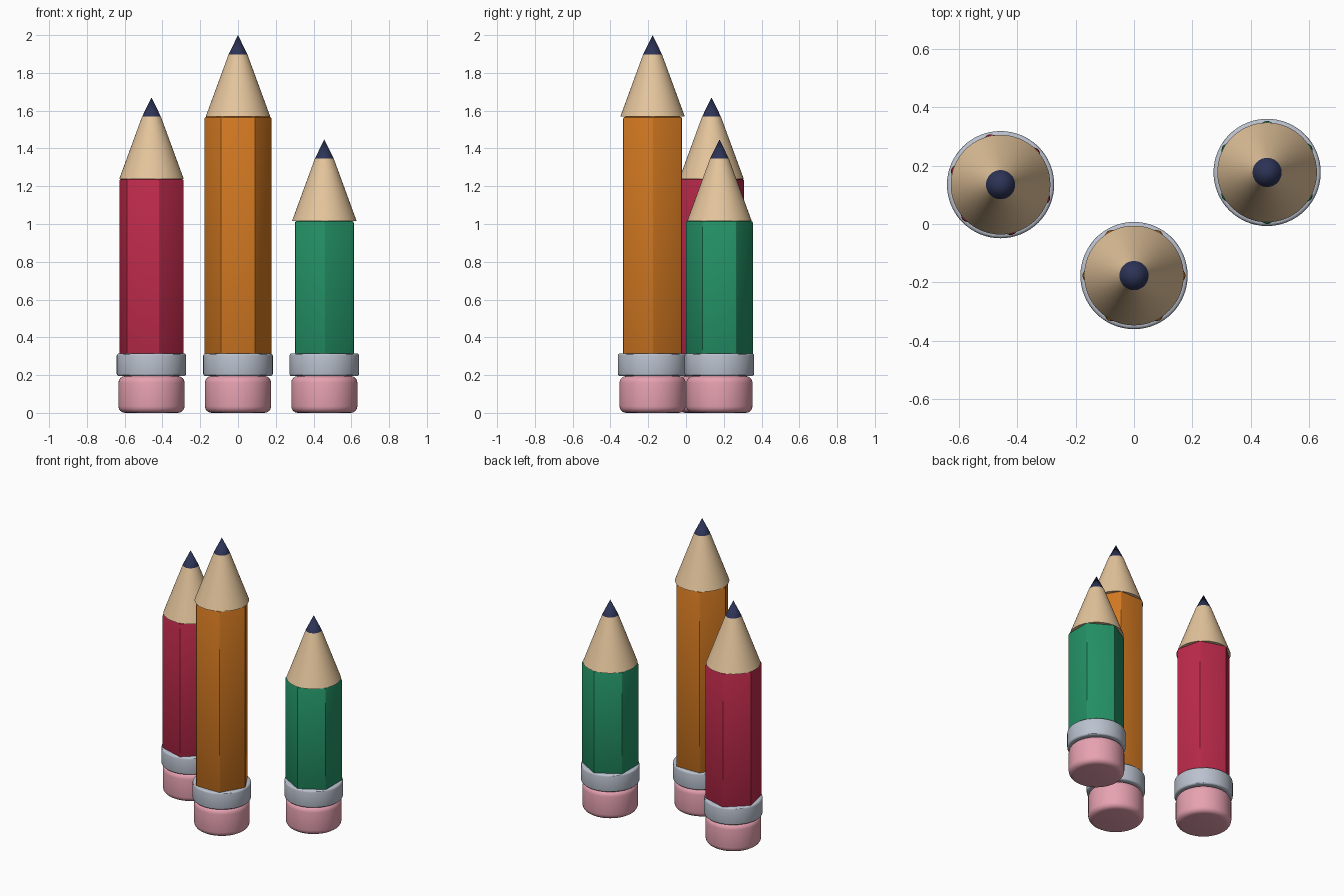
import bpy
import math

if "Cube" in bpy.data.objects:
    bpy.data.objects.remove(bpy.data.objects["Cube"])


def material(name, rgb):
    # Screen colour converted to linear
    mat = bpy.data.materials.new(name)
    mat.diffuse_color = [(c / 255) ** 2.2 for c in rgb] + [1]
    mat.use_nodes = True
    mat.node_tree.nodes["Principled BSDF"].inputs["Base Color"].default_value = mat.diffuse_color
    return mat


PINK = material("eraser_pink", (230, 160, 175))
STEEL = material("ferrule_grey", (185, 192, 205))
WOOD = material("wood", (228, 196, 155))
LEAD = material("lead", (48, 54, 86))


def part(name, mat, x, y, z0, z1, r0, r1, sides=64, turn=0, bevel=0, segments=3):
    # Upright prism or cone between two heights, with optional rounded rims
    bpy.ops.mesh.primitive_cone_add(
        vertices=sides, radius1=r0, radius2=r1, depth=z1 - z0,
        location=(x, y, (z0 + z1) / 2), rotation=(0, 0, math.radians(turn)))
    ob = bpy.context.object
    ob.name = name
    ob.data.materials.append(mat)
    if bevel:
        mod = ob.modifiers.new("rounding", "BEVEL")
        mod.width = bevel
        mod.segments = segments
        mod.limit_method = "ANGLE"
        mod.angle_limit = math.radians(30)
        bpy.ops.object.modifier_apply(modifier=mod.name)
    bpy.ops.object.shade_smooth_by_angle(angle=math.radians(30))
    return ob


def pencil(colour, rgb, x, y, top, turn):
    paint = material(colour + "_paint", rgb)
    # Eraser and metal band
    part(colour + "_eraser", PINK, x, y, 0, 0.195, 0.175, 0.175, bevel=0.035, segments=4)
    part(colour + "_ferrule", STEEL, x, y, 0.195, 0.315, 0.184, 0.184, bevel=0.012)
    # Hexagonal painted body
    part(colour + "_body", paint, x, y, 0.305, top, 0.18, 0.18,
         sides=6, turn=turn, bevel=0.01, segments=2)
    # Sharpened wood and lead point
    part(colour + "_wood_cone", WOOD, x, y, top, top + 0.33, 0.171, 0.05)
    part(colour + "_lead_tip", LEAD, x, y, top + 0.33, top + 0.432, 0.05, 0)


# The primitive starts at +y, so a turn of 30 puts a corner on +x
pencil("red", (188, 46, 76), -0.458, 0.135, 1.238, 13)
pencil("orange", (210, 120, 38), 0, -0.177, 1.568, 30)
pencil("green", (40, 145, 102), 0.457, 0.177, 1.016, 0)
